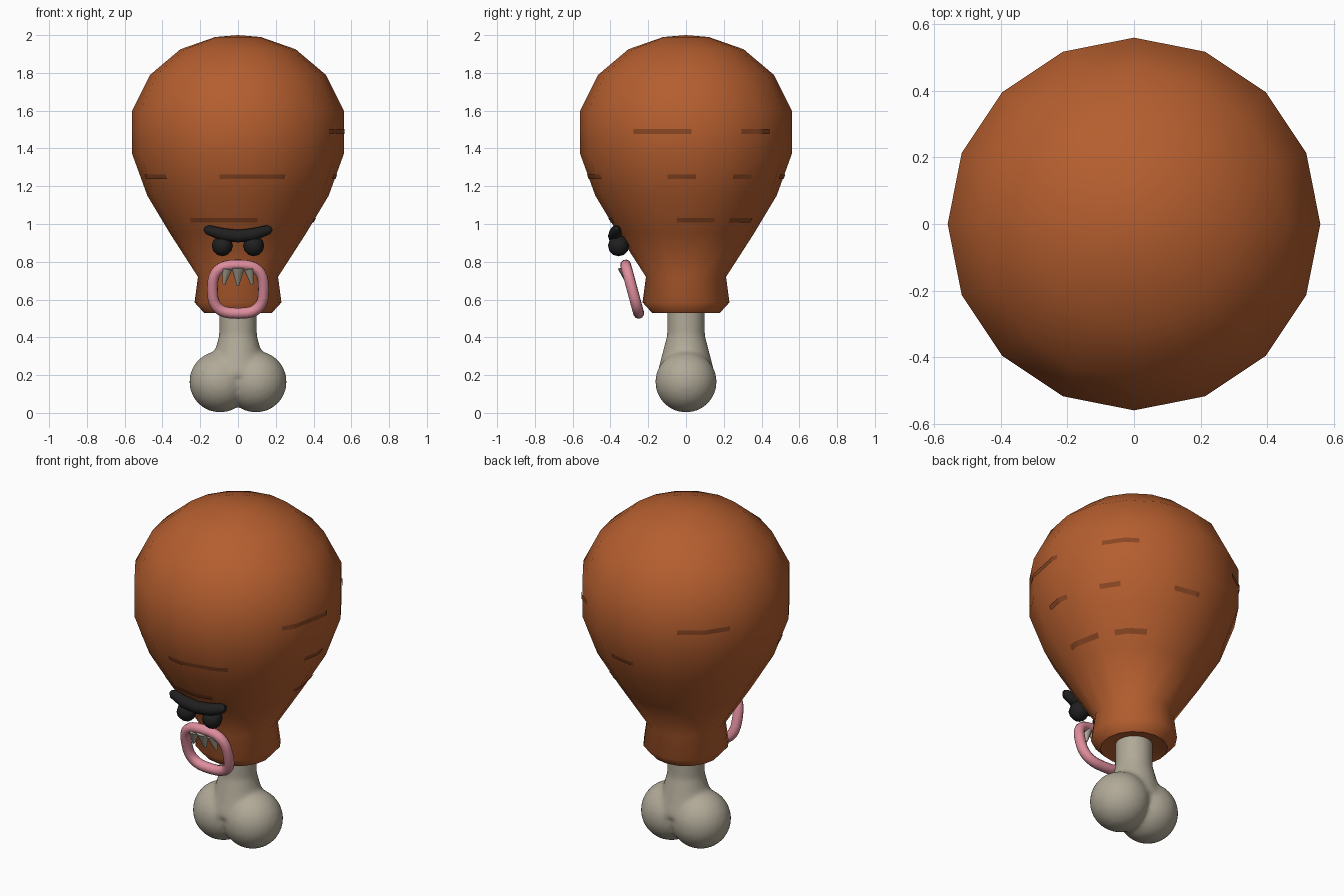
import bpy, bmesh, math
from mathutils import Matrix, Vector

if "Cube" in bpy.data.objects:
    bpy.data.objects.remove(bpy.data.objects["Cube"])

def mat(name, rgb):
    m = bpy.data.materials.new(name)
    m.diffuse_color = (*rgb, 1)
    m.use_nodes = True
    m.node_tree.nodes["Principled BSDF"].inputs["Base Color"].default_value = m.diffuse_color
    return m

MEAT = mat("roast brown", (0.46, 0.112, 0.028))
DARK = mat("dark crust", (0.25, 0.062, 0.017))
BONE = mat("bone cream", (0.44, 0.40, 0.315))
PINK = mat("lip pink", (0.74, 0.27, 0.34))
BLACK = mat("charcoal", (0.014, 0.014, 0.014))

def finish(bm, name, material, angle=60):
    bmesh.ops.recalc_face_normals(bm, faces=bm.faces)
    me = bpy.data.meshes.new(name)
    bm.to_mesh(me)
    bm.free()
    me.materials.append(material)
    me.shade_smooth()
    me.set_sharp_from_angle(angle=math.radians(angle))
    ob = bpy.data.objects.new(name, me)
    bpy.context.collection.objects.link(ob)
    return ob

def tube(name, pts, material, radius, cyclic=False, radii=None):
    cu = bpy.data.curves.new(name, 'CURVE')
    cu.dimensions = '3D'
    cu.bevel_depth, cu.bevel_resolution = radius, 3
    cu.use_fill_caps = True
    sp = cu.splines.new('POLY')
    sp.points.add(len(pts) - 1)
    for i, p in enumerate(pts):
        sp.points[i].co = (*p, 1)
        sp.points[i].radius = radii[i] if radii else 1
    sp.use_cyclic_u = cyclic
    sp.use_smooth = True
    cu.materials.append(material)
    ob = bpy.data.objects.new(name, cu)
    bpy.context.collection.objects.link(ob)
    return ob

# Meat: 16-sided lathe
N = 16
PROFILE = [(0.10, 0.55), (0.18, 0.53), (0.23, 0.585), (0.212, 0.72), (0.36, 0.95), (0.48, 1.15),
           (0.56, 1.37), (0.56, 1.60), (0.465, 1.79), (0.305, 1.925), (0.12, 1.99)]
bm = bmesh.new()
rings = [[bm.verts.new((r * math.cos(2 * math.pi * k / N), r * math.sin(2 * math.pi * k / N), z))
          for k in range(N)] for r, z in PROFILE]
for a, b in zip(rings, rings[1:]):
    for k in range(N):
        j = (k + 1) % N
        bm.faces.new((a[k], a[j], b[j], b[k]))
tip = bm.verts.new((0, 0, 2.0))
for k in range(N):
    bm.faces.new((rings[-1][k], rings[-1][(k + 1) % N], tip))
bm.faces.new(rings[0][::-1])
finish(bm, "meat", MEAT)

# Crust creases: thin strips hugging the meat (height, start and end angle)
def meat_radius(z, a):
    for (r0, z0), (r1, z1) in zip(PROFILE[1:], PROFILE[2:]):
        if z0 <= z <= z1:
            r = r0 + (r1 - r0) * (z - z0) / (z1 - z0)
    step = 2 * math.pi / N
    return r * math.cos(step / 2) / math.cos(a % step - step / 2) + 0.005

CREASES = [(1.25, -101, -61), (1.25, -163, -137), (1.02, -129, -75), (1.49, -30, 3), (1.49, 32, 53),
           (1.25, -11, 6), (1.25, 29, 42), (1.02, -7, 22), (1.02, 35, 60), (1.25, 75, 92), (1.49, 120, 150)]
bm = bmesh.new()
for z, a0, a1 in CREASES:
    prev = None
    for i in range(9):
        a = math.radians(a0 + (a1 - a0) * i / 8)
        cur = [bm.verts.new((meat_radius(h, a) * math.cos(a), meat_radius(h, a) * math.sin(a), h))
               for h in (z - 0.013, z + 0.013)]
        if prev:
            bm.faces.new((prev[0], cur[0], cur[1], prev[1]))
        prev = cur
finish(bm, "crust_creases", DARK)

# Bone: shaft and two knobs fused into one smooth form
bm = bmesh.new()
for s in (-1, 1):
    bmesh.ops.create_uvsphere(bm, u_segments=32, v_segments=20, radius=0.163,
                              matrix=Matrix.Translation((s * 0.095, 0, 0.165)))
for r0, r1, z0, z1 in ((0.10, 0.10, 0.2, 0.62), (0.155, 0.098, 0.2, 0.42)):
    bmesh.ops.create_cone(bm, cap_ends=True, segments=32, radius1=r0, radius2=r1, depth=z1 - z0,
                          matrix=Matrix.Translation((0, 0, (z0 + z1) / 2)))
bone = finish(bm, "bone", BONE, 180)
rm = bone.modifiers.new("fuse", 'REMESH')
rm.mode, rm.voxel_size, rm.use_smooth_shade = 'VOXEL', 0.014, True
sm = bone.modifiers.new("soften", 'SMOOTH')
sm.factor, sm.iterations = 0.5, 8

# Lips: leaning rounded-square ring
pts = []
for i in range(32):
    t = 2 * math.pi * i / 32
    c, s = math.cos(t), math.sin(t)
    x = 0.135 * math.copysign(abs(c) ** 0.7, c)
    dz = 0.128 * math.copysign(abs(s) ** 0.7, s)
    pts.append((x, -0.285 - 0.27 * dz, 0.655 + dz))
tube("lips", pts, PINK, 0.029, cyclic=True)

# Teeth: three cones hanging from the upper lip
bm = bmesh.new()
for x, r, depth, lean in ((-0.066, 0.03, 0.09, 0.2), (0, 0.037, 0.10, 0), (0.066, 0.03, 0.09, -0.2)):
    bmesh.ops.create_cone(bm, cap_ends=True, segments=10, radius1=0.006, radius2=r, depth=depth,
                          matrix=Matrix.Translation((x, -0.315, 0.722)) @ Matrix.Rotation(lean, 4, 'Y')
                          @ Matrix.Rotation(0.2, 4, 'X'))
finish(bm, "teeth", BONE)

# Eyes
bm = bmesh.new()
for s in (-1, 1):
    bmesh.ops.create_uvsphere(bm, u_segments=8, v_segments=6, radius=0.056,
                              matrix=Matrix.Translation((s * 0.083, -0.357, 0.885)))
finish(bm, "eyes", BLACK)

# Brow: one sagging bar above both eyes
xs = (-0.178, -0.16, -0.08, 0, 0.08, 0.16, 0.178)
tube("brow", [(x, -0.378 + 0.3 * x * x, 0.936 + 1.3 * x * x) for x in xs], BLACK, 0.035,
     radii=(0.35, 0.75, 1, 1, 1, 0.75, 0.35))
